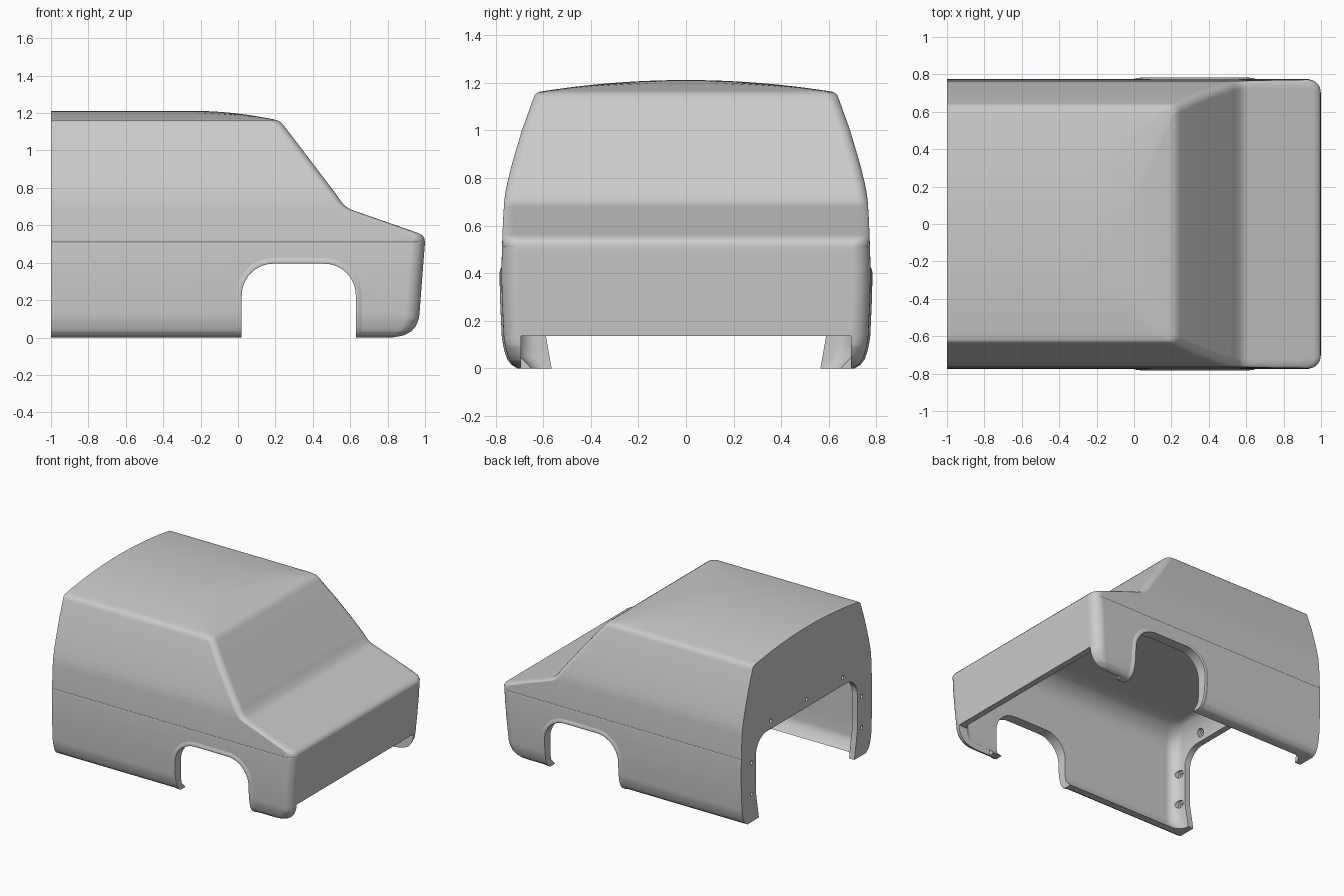
import bpy, bmesh, math

cube = bpy.data.objects.get("Cube")
if cube:
    bpy.data.objects.remove(cube)

paint = bpy.data.materials.new("plain grey")
paint.use_nodes = True
GREY = (0.6, 0.6, 0.6, 1)
paint.diffuse_color = GREY
paint.node_tree.nodes["Principled BSDF"].inputs["Base Color"].default_value = GREY

# Height against nose position, and height against half width
NOSE = [(0, .865), (.01, .9), (.03, .93), (.06, .952), (.1, .968), (.5, .999), (.53, .998),
        (.548, .985), (.56, .96), (.68, .615), (.69, .592), (.71, .566), (.735, .546), (.77, .522),
        (1.13, .248), (1.15, .23), (1.162, .21)]
SIDE = [(0, .7), (.015, .725), (.035, .741), (.06, .751), (.09, .759), (.13, .766), (.3, .774),
        (.42, .776), (.506, .773), (.51, .771), (.514, .773), (.62, .769), (.7, .764), (.74, .759),
        (.78, .751), (.85, .734), (1, .69), (1.13, .643), (1.15, .635), (1.162, .62)]


def lerp(table, z):
    if z <= table[0][0]:
        return table[0][1]
    for (a, u), (b, v) in zip(table, table[1:]):
        if z <= b:
            return u + (v - u) * (z - a) / (b - a)
    return table[-1][1]


def make(name, bm):
    bmesh.ops.recalc_face_normals(bm, faces=bm.faces)
    mesh = bpy.data.meshes.new(name)
    bm.to_mesh(mesh)
    bm.free()
    mesh.materials.append(paint)
    ob = bpy.data.objects.new(name, mesh)
    bpy.context.collection.objects.link(ob)
    return ob


def skin(name, rings):
    """Join closed rings of points into a capped surface."""
    bm = bmesh.new()
    rows = [[bm.verts.new(p) for p in ring] for ring in rings]
    n = len(rows[0])
    for a, b in zip(rows, rows[1:]):
        for i in range(n):
            j = (i + 1) % n
            bm.faces.new((a[i], a[j], b[j], b[i]))
    bm.faces.new(rows[0])
    bm.faces.new(rows[-1])
    return make(name, bm)


def plan(z, back, front, half, r, back_r=0, steps=8):
    """Level outline with round front corners and optional round rear corners."""
    turns = [math.pi / 2 * i / steps for i in range(steps + 1)]
    right = [(back, -half, z)]
    if back_r:
        right = [(back + back_r * (1 - math.cos(a)), -half + back_r * (1 - math.sin(a)), z) for a in turns]
    right += [(front - r + r * math.sin(a), -half + r - r * math.cos(a), z) for a in turns]
    return right + [(x, -y, z) for x, y, z in reversed(right)]


def prism(name, outline, axis, lo, hi):
    def place(u, v, d):
        return (d, u, v) if axis == "x" else (u, d, v)
    return skin(name, [[place(u, v, d) for u, v in outline] for d in (lo, hi)])


def arc_path(x0, x1, top, r, legs, steps=10):
    """Arch outline from one foot to the other."""
    half = [(x0, z) for z in legs]
    for i in range(steps + 1):
        a = math.pi / 2 * i / steps
        half.append((x0 + r - r * math.cos(a), top - r + r * math.sin(a)))
    return half + [(x0 + x1 - x, z) for x, z in reversed(half)]


def shade(ob, angle):
    bpy.ops.object.select_all(action="DESELECT")
    ob.select_set(True)
    bpy.context.view_layer.objects.active = ob
    bpy.ops.object.shade_smooth_by_angle(angle=math.radians(angle))


# Outer body, stacked from level outlines, with a crowned roof
levels = sorted({z for z, v in NOSE + SIDE})
rings = []
for z in levels:
    r = .075 if z < .5 else max(.045, .075 - (z - .5) * .3)
    rings.append(plan(z, -1, lerp(NOSE, z), lerp(SIDE, z), r))
for i in range(1, 20):
    s = 1 - i / 19.3
    r = min(.045 + .4 * (1 - s), .55 * s)
    rings.append(plan(1.212 - .05 * s * s, -1, -.25 + .46 * s, .62 * s, r))
body = skin("van_body", rings)

# Hollow inside with a rounded ceiling and rounded rear corners
TOP, ROUND = .79, .19
rings = []
for z in [-.1, 0, .05, .1, .2, .3, .4, .47, .5, .53, .57, .6, .64, .68, .71, .74, .765, .78, TOP]:
    t = max(0, (z - TOP + ROUND) / ROUND)
    inset = ROUND * (1 - math.sqrt(max(0, 1 - t * t)))
    half = min(.705, lerp(SIDE, z) - .05) - inset
    rings.append(plan(z, -.955 + inset * .6, lerp(NOSE, z + .05) - .05, half, .06, .08))
cutters = [skin("cavity_cutter", rings)]

# Wheel openings, front lower opening and rear opening
ARCH = dict(x0=.02, x1=.63, top=.395, r=.17)
cutters.append(prism("wheel_cutter", arc_path(legs=[-.1], **ARCH), "y", -1, 1))
cutters.append(prism("nose_cutter", [(-.693, -.1), (.693, -.1), (.693, .137), (-.693, .137)], "x", .7, 1.2))
rear = arc_path(-.6, .6, .61, .13, [.2])
rear = [(-.54, -.1), (-.565, 0)] + rear + [(.565, 0), (.54, -.1)]
cutters.append(prism("rear_cutter", rear, "x", -1.2, -.85))

# Bolt holes through the rear flange, with wider pockets inside
for y, z in [(0, .67)] + [(s * y, z) for s in (-1, 1) for y, z in ((.425, .67), (.65, .21), (.65, .445))]:
    for r, lo, hi in ((.014, -1.1, -.93), (.03, -.967, -.87)):
        turns = [a * math.pi / 8 for a in range(16)]
        ring = [(y + r * math.cos(a), z + r * math.sin(a)) for a in turns]
        cutters.append(prism("bolt_cutter", ring, "x", lo, hi))

for cutter in cutters:
    cutter.hide_render = True
    bpy.context.view_layer.objects.active = body
    mod = body.modifiers.new("cut", "BOOLEAN")
    mod.operation, mod.solver, mod.object = "DIFFERENCE", "EXACT", cutter
    bpy.ops.object.modifier_apply(modifier=mod.name)
    bpy.data.objects.remove(cutter)
shade(body, 40)
body.modifiers.new("even shading", "WEIGHTED_NORMAL").keep_sharp = True

# Raised lips around the wheel openings, following the body side
LEGS = [0, .015, .035, .06, .09, .13, .18]
path = arc_path(legs=LEGS, **ARCH)
outer = arc_path(-.015, .665, .43, .205, LEGS)
for side, name in ((-1, "right_arch_lip"), (1, "left_arch_lip")):
    rings = []
    for (x, z), (ox, oz) in zip(path, outer):
        w, ow = lerp(SIDE, z), lerp(SIDE, oz)
        mx, mz = (x + ox) / 2, (z + oz) / 2
        section = [(x, w - .04, z), (x, w + .005, z), (x * .8 + ox * .2, w + .008, z * .8 + oz * .2),
                   (mx, lerp(SIDE, mz) + .006, mz), (ox, ow - .002, oz), (ox, ow - .03, oz)]
        rings.append([(px, side * py, pz) for px, py, pz in section])
    shade(skin(name, rings), 60)
